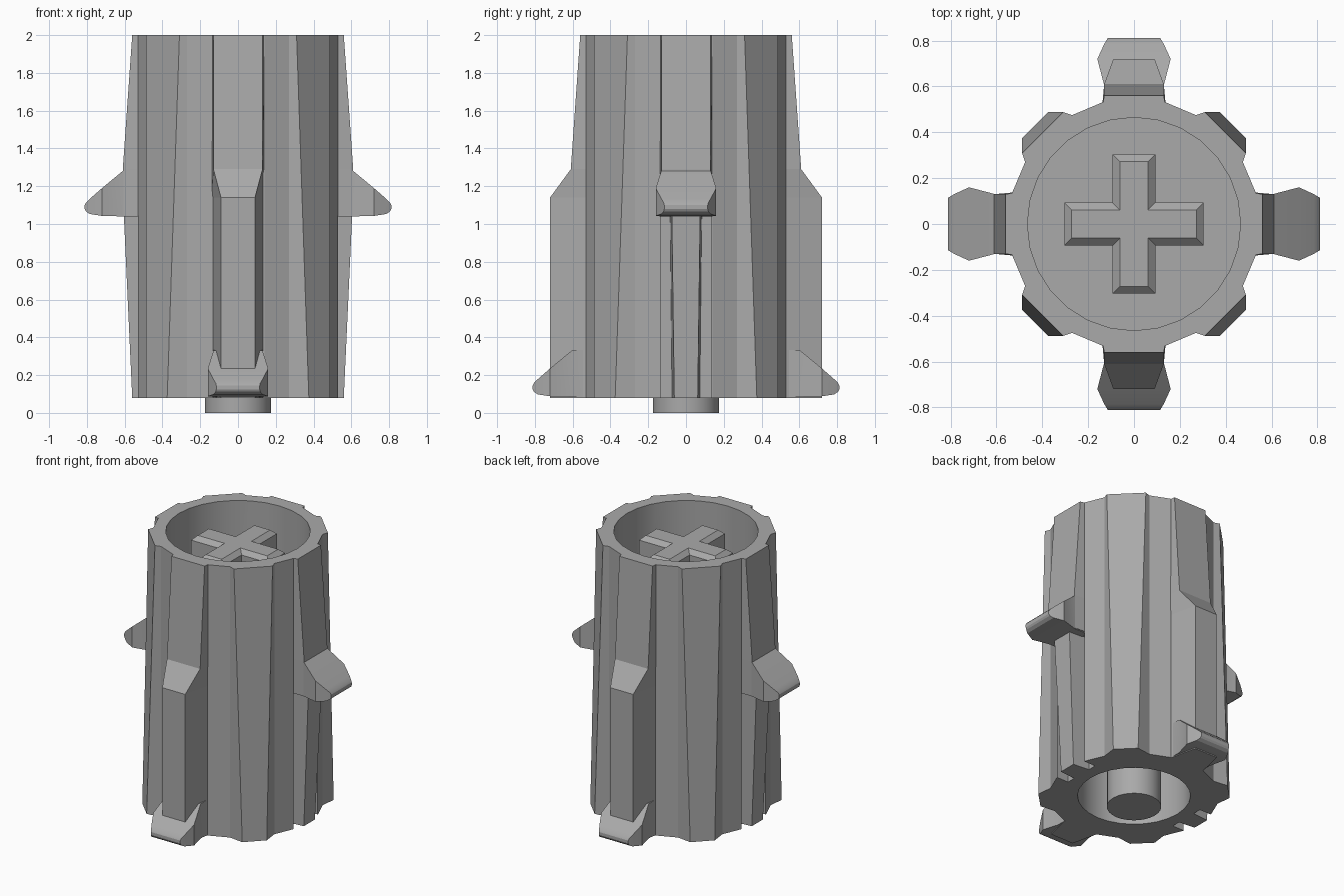
import bpy, bmesh
from math import radians
from mathutils import Matrix

old = bpy.data.objects.get("Cube")
if old:
    bpy.data.objects.remove(old)

grey = bpy.data.materials.new("plastic grey")
grey.use_nodes = True
grey.diffuse_color = (0.4, 0.4, 0.4, 1)
grey.node_tree.nodes["Principled BSDF"].inputs["Base Color"].default_value = (0.4, 0.4, 0.4, 1)

BASE, TOP = 0.08, 2.0
HOOK_LIFT = 0.955


def finish(name, bm):
    """Turn a bmesh into a grey object with sharp edges kept."""
    bmesh.ops.recalc_face_normals(bm, faces=bm.faces)
    mesh = bpy.data.meshes.new(name)
    bm.to_mesh(mesh)
    bm.free()
    ob = bpy.data.objects.new(name, mesh)
    bpy.context.collection.objects.link(ob)
    mesh.materials.append(grey)
    return ob


def smooth(ob):
    bpy.ops.object.select_all(action='DESELECT')
    ob.select_set(True)
    bpy.context.view_layer.objects.active = ob
    bpy.ops.object.shade_smooth_by_angle(angle=radians(20))


def loft(name, rings, turn=0):
    """Skin rings of equal point count, cap the ends, turn about z."""
    bm = bmesh.new()
    loops = [[bm.verts.new(p) for p in ring] for ring in rings]
    n = len(loops[0])
    for a, b in zip(loops, loops[1:]):
        for i in range(n):
            j = (i + 1) % n
            bm.faces.new((a[i], a[j], b[j], b[i]))
    bm.faces.new(loops[0][::-1])
    bm.faces.new(loops[-1])
    bm.transform(Matrix.Rotation(radians(turn), 4, 'Z'))
    return finish(name, bm)


def cylinder(name, r, z0, z1, segments=28):
    bm = bmesh.new()
    bmesh.ops.create_cone(bm, cap_ends=True, segments=segments, radius1=r, radius2=r,
                          depth=z1 - z0, matrix=Matrix.Translation((0, 0, (z0 + z1) / 2)))
    return finish(name, bm)


def box(name, x0, x1, half, z0, z1):
    ring = [(x0, -half), (x1, -half), (x1, half), (x0, half)]
    return loft(name, [[(x, y, z) for x, y in ring] for z in (z0, z1)])


def cut(target, cutter):
    """Subtract the cutter and throw it away."""
    mod = target.modifiers.new("cut", 'BOOLEAN')
    mod.operation, mod.solver, mod.object = 'DIFFERENCE', 'EXACT', cutter
    bpy.context.view_layer.objects.active = target
    bpy.ops.object.modifier_apply(modifier=mod.name)
    bpy.data.objects.remove(cutter)


def body_ring(chamfer, z):
    """Fluted outline: one quarter, repeated four times."""
    quarter = [(0.53, -0.14), (0.53, 0.14), (0.475, 0.27),
               (0.488, chamfer), (chamfer, 0.488), (0.27, 0.475)]
    ring = []
    for _ in range(4):
        ring += [(x, y, z) for x, y in quarter]
        quarter = [(-y, x) for x, y in quarter]
    return ring


# Fluted drum, hollow at both ends, with a slot low on each side
body = loft("body", [body_ring(0.375, BASE), body_ring(0.31, TOP)])
cut(body, cylinder("cup_cutter", 0.465, 1.4, 2.2))
cut(body, cylinder("cavity_cutter", 0.363, -0.2, 0.9))
for sx in (-1, 1):
    lo, hi = sorted((sx * 0.44, sx * 0.8))
    cut(body, box("slot_cutter", lo, hi, 0.135, -0.1, 1.045))
smooth(body)

# Axle pin underneath
smooth(cylinder("axle_pin", 0.175, 0, 1.0))


def rib_ring(inner, base, outer, face, z):
    return [(inner, -base, z), (outer, -face, z), (outer, face, z), (inner, base, z)]


def hook(name, lift, turn):
    """Tooth with a sloped top and a rounded tip: radius, half width, low, high."""
    sections = [(0.5, 0.13, 0.085, 0.335), (0.605, 0.13, 0.085, 0.33),
                (0.72, 0.16, 0.088, 0.235), (0.785, 0.13, 0.098, 0.178),
                (0.805, 0.118, 0.112, 0.158), (0.812, 0.115, 0.125, 0.145)]
    rings = [[(r, -w, lo + lift), (r, w, lo + lift), (r, w, hi + lift), (r, -w, hi + lift)]
             for r, w, lo, hi in sections]
    smooth(loft(name, rings, turn))


# Front and back: thick ribs with low hooks
for side, turn in (("front", -90), ("back", 90)):
    loft(side + "_rib", [rib_ring(0.5, 0.14, 0.72, 0.09, BASE),
                         rib_ring(0.5, 0.14, 0.72, 0.09, 1.14),
                         rib_ring(0.5, 0.14, 0.61, 0.13, 1.29),
                         rib_ring(0.5, 0.14, 0.56, 0.13, TOP)], turn)
    hook(side + "_hook", 0, turn)

# Left and right: upper rib, high hook and a slim rib inside the slot
for side, turn in (("left", 0), ("right", 180)):
    loft(side + "_upper_rib", [rib_ring(0.5, 0.14, 0.61, 0.13, 1.045),
                               rib_ring(0.5, 0.14, 0.61, 0.13, 1.29),
                               rib_ring(0.5, 0.14, 0.56, 0.13, TOP)], turn)
    loft(side + "_lower_rib", [rib_ring(0.42, 0.075, 0.56, 0.062, BASE),
                               rib_ring(0.42, 0.085, 0.605, 0.075, 1.06)], turn)
    hook(side + "_hook", HOOK_LIFT, turn)


def cross_ring(length, half, z):
    ring, arm = [], [(length, -half), (length, half), (half, half)]
    for _ in range(4):
        ring += [(x, y, z) for x, y in arm]
        arm = [(-y, x) for x, y in arm]
    return ring


# Cross-shaped drive with bevelled top inside the cup
loft("cross_drive", [cross_ring(0.303, 0.093, 1.38), cross_ring(0.303, 0.093, 1.89),
                     cross_ring(0.272, 0.062, 1.92)])
